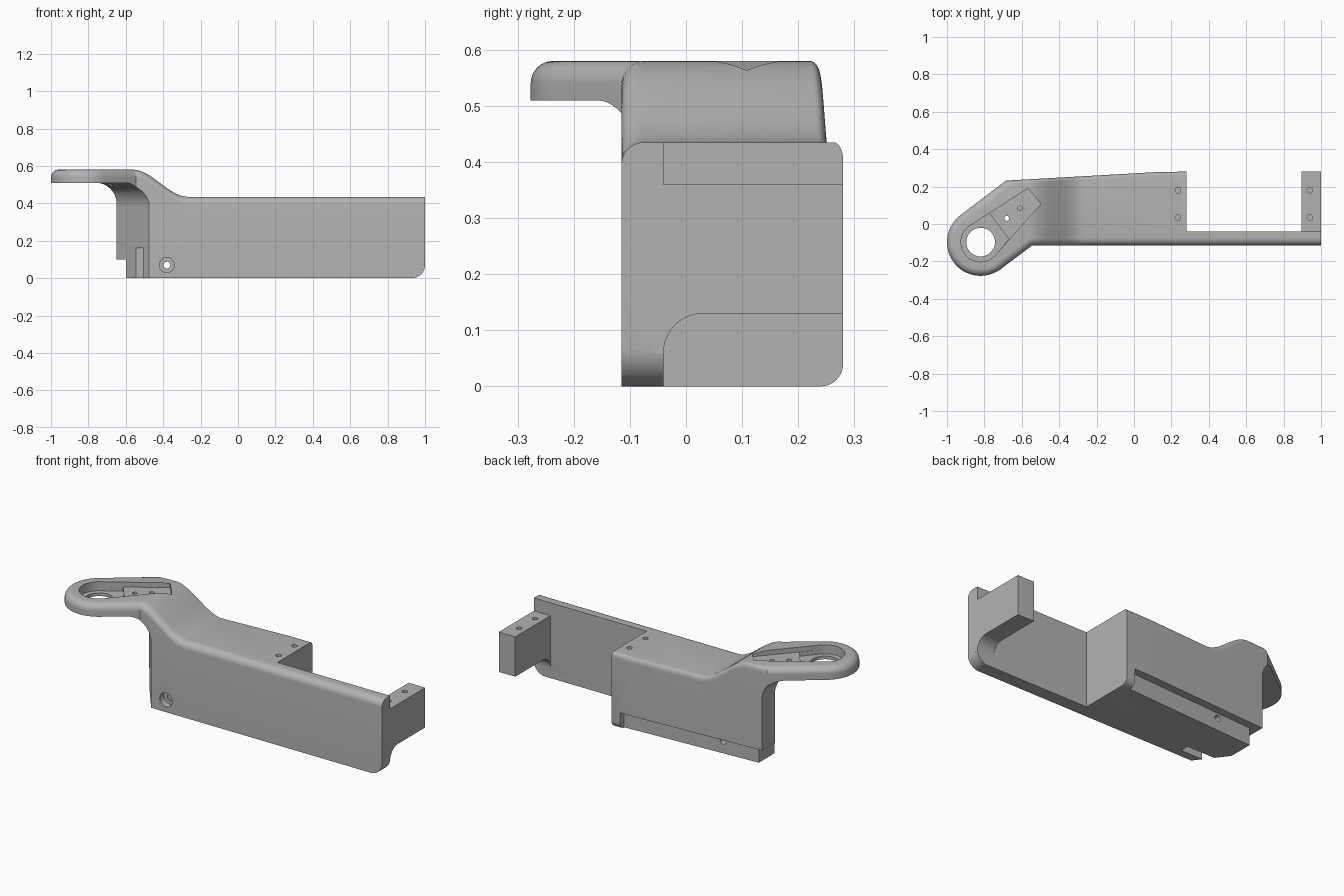
import bpy, bmesh, math
from mathutils import Vector, Matrix

cube = bpy.data.objects.get("Cube")
if cube:
    bpy.data.objects.remove(cube, do_unlink=True)

grey = bpy.data.materials.new("plain grey")
grey.use_nodes = True
COLOR = (0.45, 0.45, 0.45, 1)
grey.diffuse_color = COLOR
for node in grey.node_tree.nodes:
    if node.type == 'BSDF_PRINCIPLED':
        node.inputs["Base Color"].default_value = COLOR

# Head frame: u runs from the ring centre towards the body
ANGLE = math.radians(37)
HEAD = Matrix.Translation((-0.82, -0.097, 0)) @ Matrix.Rotation(ANGLE, 4, 'Z')
# Maps profile (a, b, depth) to (a, depth, b), so profiles can stand upright
UPRIGHT = Matrix(((1, 0, 0, 0), (0, 0, 1, 0), (0, 1, 0, 0), (0, 0, 0, 1)))
# Maps profile (a, b, depth) to (depth, a, b)
SIDEWAYS = Matrix(((0, 0, 1, 0), (1, 0, 0, 0), (0, 1, 0, 0), (0, 0, 0, 1)))


def arc(cx, cy, r, start, end, n):
    angles = [math.radians(start + (end - start) * i / n) for i in range(n + 1)]
    return [(cx + r * math.cos(t), cy + r * math.sin(t)) for t in angles]


def prism(name, points, low, high, matrix=Matrix()):
    bm = bmesh.new()
    base = bm.faces.new([bm.verts.new((a, b, low)) for a, b in points])
    top = bmesh.ops.extrude_face_region(bm, geom=[base])["geom"]
    for v in top:
        if isinstance(v, bmesh.types.BMVert):
            v.co.z = high
    bm.transform(matrix)
    bmesh.ops.recalc_face_normals(bm, faces=bm.faces)
    mesh = bpy.data.meshes.new(name)
    bm.to_mesh(mesh)
    bm.free()
    mesh.materials.append(grey)
    obj = bpy.data.objects.new(name, mesh)
    bpy.context.collection.objects.link(obj)
    return obj


def box(name, x0, x1, y0, y1, z0, z1, matrix=Matrix()):
    return prism(name, [(x0, y0), (x1, y0), (x1, y1), (x0, y1)], z0, z1, matrix)


def apply(obj, mod):
    bpy.context.view_layer.objects.active = obj
    bpy.ops.object.modifier_apply(modifier=mod.name)


def combine(obj, other, operation='DIFFERENCE'):
    mod = obj.modifiers.new("join", 'BOOLEAN')
    mod.operation, mod.solver, mod.object = operation, 'EXACT', other
    apply(obj, mod)
    bpy.data.objects.remove(other, do_unlink=True)


# Body and head share one plan outline
plan = [(HEAD @ Vector((a, b, 0))).to_2d()[:] for a, b in arc(0, 0, 0.18, 90, 270, 32)]
plan += [(-0.545, -0.115), (1, -0.115), (1, -0.04), (0.28, -0.04),
         (0.28, 0.28), (0.13, 0.278), (-0.685, 0.232)]
body = prism("bracket_body", plan, 0, 0.58)

# Round the upper rim, lower back edge and lower end corner
bm = bmesh.new()
bm.from_mesh(body.data)
weight = bm.edges.layers.float.new("bevel_weight_edge")
for e in bm.edges:
    p, q = e.verts[0].co, e.verts[1].co
    mid = (p + q) / 2
    if abs(p.z - q.z) > 0.1:
        continue
    back = mid.y > 0.24 and mid.x < 0.27
    if mid.z > 0.5:
        if back:
            e[weight] = 0.25
        elif mid.x < 0 or mid.y < -0.11:
            e[weight] = 0.57
    elif back:
        e[weight] = 0.57
    elif mid.x > 0.99:
        e[weight] = 1
bm.to_mesh(body.data)
bm.free()
rim = body.modifiers.new("rim", 'BEVEL')
rim.limit_method, rim.width, rim.segments = 'WEIGHT', 0.07, 8
apply(body, rim)

# Bend the top down from the head to the main deck
START, END = -0.56, -0.27
bm = bmesh.new()
bm.from_mesh(body.data)
for i in range(21):
    x = START + (END - START) * i / 20
    bmesh.ops.bisect_plane(bm, geom=bm.verts[:] + bm.edges[:] + bm.faces[:],
                           plane_co=(x, 0, 0), plane_no=(1, 0, 0))
for v in bm.verts:
    if v.co.z > 0.3:
        t = min(1, max(0, (v.co.x - START) / (END - START)))
        v.co.z -= 0.145 * t * t * (3 - 2 * t)
bmesh.ops.connect_verts_concave(bm, faces=[f for f in bm.faces if len(f.verts) > 4])
bm.to_mesh(body.data)
bm.free()


# Hollow under the head, with a curved wall up to its underside
def undercut(name, wall, radius, matrix):
    profile = [(-1.5, -0.1), (wall, -0.1)]
    profile += arc(wall - radius, 0.51 - radius, radius, 0, 90, 12) + [(-1.5, 0.51)]
    combine(body, prism(name, profile, -0.8, 0.8, matrix @ UPRIGHT))


undercut("slanted_wall_cutter", 0.265, 0.13, HEAD)
undercut("end_wall_cutter", -0.65, 0.11, Matrix())

# Step around the lower edge, and slot behind the front wall
combine(body, box("end_step_cutter", -0.9, -0.6, -0.5, 0.5, -0.1, 0.1))
taper = Matrix.Translation((-0.65, 0.19, 0)) @ Matrix.Rotation(math.radians(3.1), 4, 'Z')
combine(body, box("back_step_cutter", -0.2, 0.88, 0, 0.3, -0.1, 0.1, taper))
combine(body, box("slot_cutter", -0.7, -0.37, -0.07, -0.02, -0.1, 0.16))

# End block with a filleted root
block = [(-0.06, 0.36), (0.28, 0.36), (0.28, 0.13)]
block += arc(0.03, 0.06, 0.07, 90, 180, 10) + [(-0.06, 0.06)]
combine(body, prism("end_block", block, 0.895, 1, SIDEWAYS), 'UNION')

# Head pocket: raised seat, deeper ring floor and through hole
pocket = arc(0, 0, 0.105, 80, 285, 32) + [(0.38, -0.03), (0.375, 0.077)]
combine(body, prism("pocket_cutter", pocket, 0.552, 0.7, HEAD))
ring = arc(0, 0, 0.105, 80, 285, 32) + [(0.13, -0.078), (0.13, 0.095)]
combine(body, prism("ring_floor_cutter", ring, 0.528, 0.7, HEAD))


def hole(a, b, radius, low, high, matrix=Matrix()):
    circle = arc(a, b, radius, 0, 360, 24)[:-1]
    combine(body, prism("hole_cutter", circle, low, high, matrix))


hole(0, 0, 0.077, 0.4, 0.7, HEAD)
for x, y in [(-0.68, 0.03), (-0.61, 0.085)]:
    hole(x, y, 0.013, 0.46, 0.7)
for y in (0.035, 0.18):
    hole(0.235, y, 0.015, 0.33, 0.6)
    hole(0.94, y, 0.015, 0.26, 0.6)

# Counterbored side screw hole
hole(-0.38, 0.07, 0.018, -0.3, 0.4, UPRIGHT)
hole(-0.38, 0.07, 0.04, -0.3, -0.075, UPRIGHT)

bpy.ops.object.select_all(action='DESELECT')
body.select_set(True)
bpy.context.view_layer.objects.active = body
bpy.ops.object.shade_smooth_by_angle(angle=math.radians(30))
